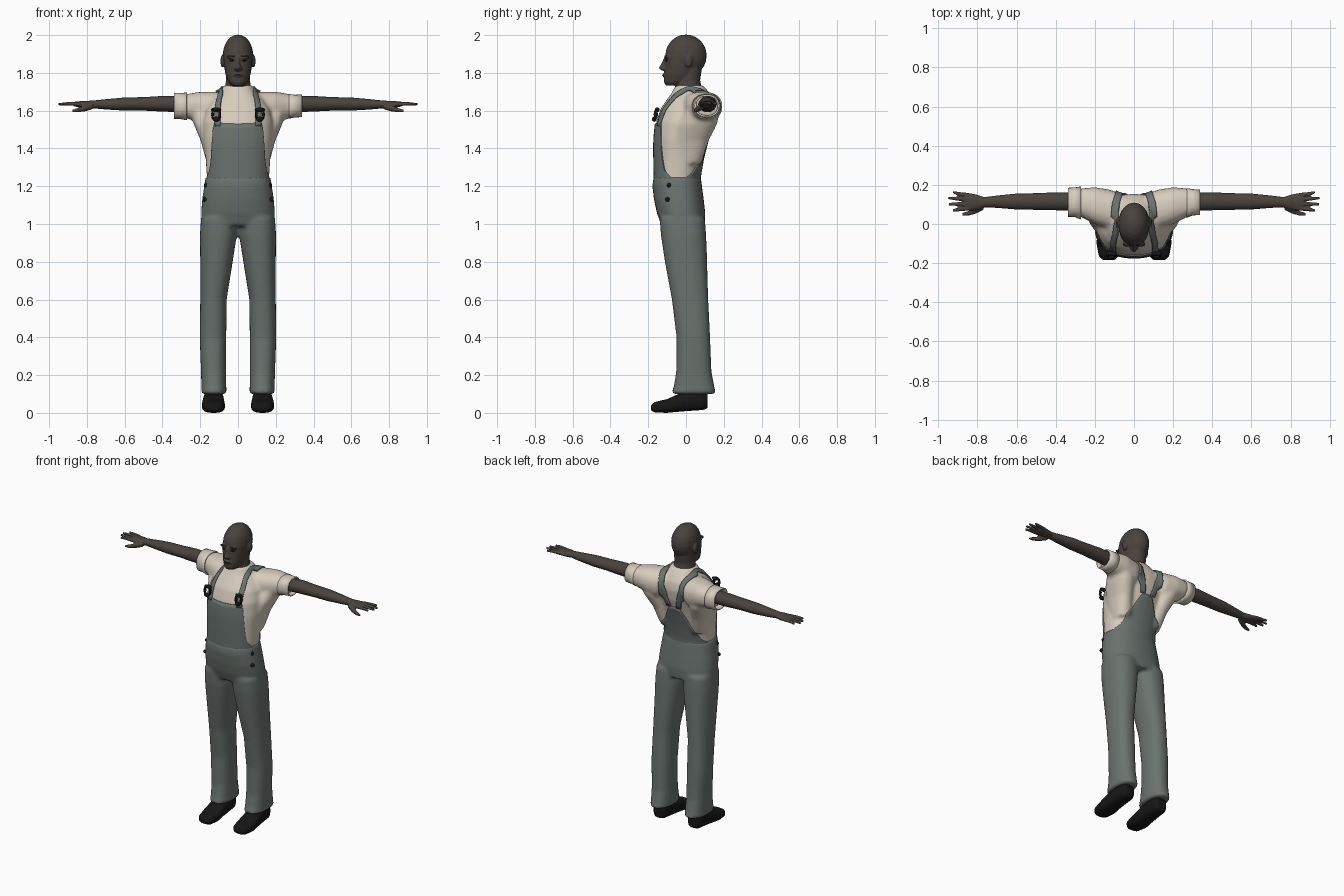
import bpy, bmesh, math
from mathutils import Vector, Matrix
from mathutils.bvhtree import BVHTree

cube = bpy.data.objects.get("Cube")
if cube:
    bpy.data.objects.remove(cube, do_unlink=True)


def material(name, *rgb):
    mat = bpy.data.materials.new(name)
    mat.use_nodes = True
    mat.diffuse_color = (*rgb, 1)
    shader = mat.node_tree.nodes["Principled BSDF"]
    shader.inputs["Base Color"].default_value = (*rgb, 1)
    shader.inputs["Roughness"].default_value = 0.9
    return mat


SKIN = material("dark skin", 0.068, 0.056, 0.047)
DENIM = material("grey green denim", 0.145, 0.172, 0.158)
CREAM = material("cream cotton", 0.68, 0.61, 0.51)
BLACK = material("black leather", 0.008, 0.008, 0.008)
FEATURE = material("face feature", 0.02, 0.016, 0.014)


def loft(bm, axis, rings, sides=28, power=2.3, caps=True):
    """Rings are (position along axis, min and max of both other axes)."""
    order = {"x": (1, 2, 0), "y": (0, 2, 1), "z": (0, 1, 2)}[axis]
    loops = []
    for t, a0, a1, b0, b1 in rings:
        loop = []
        for i in range(sides):
            ang = math.tau * i / sides
            c, s = (math.copysign(abs(v) ** (2 / power), v)
                    for v in (math.cos(ang), math.sin(ang)))
            co = [0, 0, 0]
            co[order[0]] = (a0 + a1) / 2 + c * (a1 - a0) / 2
            co[order[1]] = (b0 + b1) / 2 + s * (b1 - b0) / 2
            co[order[2]] = t
            loop.append(bm.verts.new(co))
        loops.append(loop)
    for low, high in zip(loops, loops[1:]):
        for i in range(sides):
            j = (i + 1) % sides
            bm.faces.new((low[i], low[j], high[j], high[i]))
    if caps:
        bm.faces.new(loops[0])
        bm.faces.new(loops[-1])


def centred(rings):
    """Turn (height, half width, front, back) into loft rings."""
    return [(z, -w, w, front, back) for z, w, front, back in rings]


def blob(bm, loc, size):
    place = Matrix.Translation(loc) @ Matrix.Diagonal((*size, 1))
    bmesh.ops.create_uvsphere(bm, u_segments=20, v_segments=12, radius=1, matrix=place)


def mirror(bm):
    copy = bmesh.ops.duplicate(bm, geom=bm.verts[:] + bm.edges[:] + bm.faces[:])
    for v in copy["geom"]:
        if isinstance(v, bmesh.types.BMVert):
            v.co.x *= -1


def finish(name, bm, mat, voxel=0, smooth=4, thickness=0, subdivide=0):
    bmesh.ops.recalc_face_normals(bm, faces=bm.faces)
    mesh = bpy.data.meshes.new(name)
    bm.to_mesh(mesh)
    bm.free()
    mesh.materials.append(mat)
    mesh.polygons.foreach_set("use_smooth", [True] * len(mesh.polygons))
    obj = bpy.data.objects.new(name, mesh)
    bpy.context.scene.collection.objects.link(obj)
    if subdivide:
        obj.modifiers.new("round", "SUBSURF").levels = subdivide
        obj.modifiers["round"].render_levels = subdivide
    if voxel:
        blend = obj.modifiers.new("blend", "REMESH")
        blend.mode, blend.voxel_size, blend.use_smooth_shade = "VOXEL", voxel, True
        soft = obj.modifiers.new("soften", "SMOOTH")
        soft.factor, soft.iterations = 0.5, smooth
    if thickness:
        solid = obj.modifiers.new("cloth", "SOLIDIFY")
        solid.thickness, solid.offset = thickness, -1
    return obj


# Shirt: sleeves and side muscles mirrored, then blended with the trunk
bm = bmesh.new()
loft(bm, "x", [(.04, 0, .14, 1.58, 1.69), (.12, -.03, .175, 1.51, 1.70), (.2, 0, .188, 1.54, 1.70),
               (.26, .03, .183, 1.555, 1.69), (.31, .05, .173, 1.57, 1.68)])
loft(bm, "z", [(1.32, .06, .165, -.06, .08), (1.44, .08, .197, -.07, .12),
               (1.53, .1, .235, -.04, .165), (1.6, .12, .25, 0, .18)])
mirror(bm)
loft(bm, "z", centred([(1.14, .165, -.165, .075), (1.25, .165, -.165, .072), (1.35, .172, -.167, .09),
                       (1.45, .184, -.167, .115), (1.54, .188, -.158, .145), (1.61, .17, -.135, .155),
                       (1.66, .135, -.1, .145), (1.7, .095, -.072, .12), (1.735, .076, -.056, .09)]))
shirt = finish("shirt", bm, CREAM, voxel=.011, smooth=5)

# Open sleeve cuffs
bm = bmesh.new()
loft(bm, "x", [(.27, .032, .183, 1.558, 1.688), (.3, .044, .178, 1.564, 1.684),
               (.338, .046, .176, 1.566, 1.686)], caps=False)
mirror(bm)
finish("sleeve_cuffs", bm, CREAM, thickness=.009)

# Trousers: two legs blended into the hips
bm = bmesh.new()
loft(bm, "z", [(.1, .06, .196, -.08, .16), (.14, .062, .194, -.065, .15), (.22, .063, .196, -.052, .135),
               (.4, .062, .203, -.05, .128), (.6, .06, .2, -.075, .118), (.8, .028, .2, -.112, .112),
               (.94, .006, .202, -.133, .107), (1.03, .004, .196, -.14, .1)])
mirror(bm)
loft(bm, "z", centred([(.99, .19, -.13, .1), (1.06, .196, -.155, .102), (1.13, .19, -.17, .094),
                       (1.2, .18, -.178, .085), (1.25, .172, -.173, .078)]))
finish("trousers", bm, DENIM, voxel=.011, smooth=5)

# Bib and back panel: a cloth wrap around the shirt with a shaped upper edge
surface = BVHTree.FromObject(shirt, bpy.context.evaluated_depsgraph_get())
EDGE = [(0, 1.53), (50, 1.535), (52, 1.5), (55, 1.36), (61, 1.28), (74, 1.245), (98, 1.24),
        (115, 1.27), (135, 1.34), (152, 1.42), (166, 1.48), (180, 1.49)]


def edge_height(deg):
    for (d0, h0), (d1, h1) in zip(EDGE, EDGE[1:]):
        if deg <= d1:
            return h0 + (h1 - h0) * (deg - d0) / (d1 - d0)
    return EDGE[-1][1]


bm = bmesh.new()
COLS, ROWS = 180, 14
grid = []
for i in range(COLS):
    ang = math.tau * i / COLS
    out = Vector((math.sin(ang), -math.cos(ang), 0))
    top = edge_height(min(math.degrees(ang), 360 - math.degrees(ang)))
    column = []
    for k in range(ROWS + 1):
        axis = Vector((0, -.03, 1.18 + (top - 1.18) * k / ROWS))
        hit = surface.ray_cast(axis + out, -out)[0]
        column.append(bm.verts.new(hit + out * .007))
    grid.append(column)
for i in range(COLS):
    a, b = grid[i], grid[(i + 1) % COLS]
    for k in range(ROWS):
        bm.faces.new((a[k], b[k], b[k + 1], a[k + 1]))
finish("overall_bib", bm, DENIM, thickness=.01)

# Straps laid on the shirt from the bib over the shoulders to the back
PATH = [(.115, -.165, 1.52), (.118, -.13, 1.62), (.112, -.07, 1.7), (.102, .02, 1.73),
        (.092, .11, 1.7), (.068, .18, 1.6), (.036, .17, 1.45)]
bm = bmesh.new()
rows = []
for start, end in zip(PATH, PATH[1:]):
    for step in range(6):
        centre = Vector(start).lerp(Vector(end), step / 6)
        row = []
        for side in (-1, -.5, 0, .5, 1):
            near, normal = surface.find_nearest(centre + Vector((side * .019, 0, 0)))[:2]
            row.append(bm.verts.new(near + normal * .009))
        rows.append(row)
for a, b in zip(rows, rows[1:]):
    for k in range(len(a) - 1):
        bm.faces.new((a[k], a[k + 1], b[k + 1], b[k]))
mirror(bm)
finish("straps", bm, DENIM, thickness=.01)

# Strap buckles: top bar, two side bars and a stud
bm = bmesh.new()
blob(bm, (.116, -.152, 1.605), (.028, .013, .012))
for x in (.097, .135):
    blob(bm, (x, -.16, 1.58), (.007, .011, .026))
blob(bm, (.116, -.168, 1.555), (.019, .012, .014))
mirror(bm)
finish("buckles", bm, BLACK)

# Hip buttons
bm = bmesh.new()
for y, z in ((-.09, 1.205), (-.098, 1.13)):
    blob(bm, (.168 if z > 1.15 else .176, y, z), (.013, .012, .012))
mirror(bm)
finish("hip_buttons", bm, BLACK)

# Arms with hands
bm = bmesh.new()
loft(bm, "x", [(.26, .065, .16, 1.59, 1.675), (.4, .07, .162, 1.595, 1.678), (.5, .072, .158, 1.6, 1.672),
               (.6, .074, .156, 1.6, 1.67), (.7, .082, .146, 1.606, 1.661), (.765, .085, .138, 1.612, 1.654),
               (.8, .072, .15, 1.612, 1.652), (.84, .068, .158, 1.617, 1.65), (.865, .068, .158, 1.622, 1.648)],
     power=2)
for y, spread, tip in ((.079, -.005, .925), (.102, 0, .948), (.125, .004, .95), (.147, .008, .925)):
    loft(bm, "x", [(.84, y - .011, y + .011, 1.623, 1.646), (.9, y + spread - .01, y + spread + .01, 1.627, 1.646),
                   (tip, y + 2 * spread - .007, y + 2 * spread + .007, 1.627, 1.641)], sides=12, power=2)
loft(bm, "x", [(.77, .072, .105, 1.607, 1.64), (.81, .052, .085, 1.596, 1.628),
               (.85, .042, .065, 1.591, 1.614), (.878, .042, .057, 1.591, 1.605)], sides=14, power=2)
mirror(bm)
finish("arms", bm, SKIN, voxel=.005, smooth=3)

# Head and neck
bm = bmesh.new()
blob(bm, (.082, .012, 1.862), (.011, .022, .034))
blob(bm, (.034, -.103, 1.884), (.026, .012, .009))
blob(bm, (.012, -.118, 1.823), (.011, .015, .009))
mirror(bm)
blob(bm, (0, 0, 1.891), (.081, .11, .112))
loft(bm, "z", centred([(1.733, .032, -.107, -.03), (1.752, .05, -.117, .02), (1.79, .066, -.116, .055),
                       (1.84, .075, -.112, .08), (1.89, .077, -.11, .085), (1.93, .07, -.098, .08)]), power=2.2)
loft(bm, "z", centred([(1.66, .078, -.05, .1), (1.71, .07, -.058, .085),
                       (1.76, .064, -.05, .075), (1.83, .062, -.04, .085)]), power=2)
loft(bm, "z", centred([(1.812, .013, -.13, -.09), (1.826, .016, -.146, -.09),
                       (1.85, .011, -.131, -.09), (1.885, .009, -.115, -.09)]), sides=14, power=2)
blob(bm, (0, -.112, 1.788), (.027, .013, .012))
finish("head", bm, SKIN, voxel=.005, smooth=3)

# Brows, eyes and mouth line
bm = bmesh.new()
blob(bm, (.034, -.106, 1.889), (.022, .009, .004))
blob(bm, (.032, -.104, 1.866), (.014, .006, .005))
mirror(bm)
blob(bm, (0, -.119, 1.788), (.022, .007, .003))
finish("face_features", bm, FEATURE)

# Shoes with a low toe and a raised ankle
bm = bmesh.new()
loft(bm, "y", [(-.185, .1, .158, .012, .042), (-.165, .078, .18, .002, .058), (-.1, .068, .192, 0, .073),
               (-.04, .072, .188, .006, .1), (.04, .076, .182, .012, .122), (.09, .08, .178, .015, .122),
               (.115, .094, .162, .025, .105)], power=2.8)
mirror(bm)
finish("shoes", bm, BLACK, voxel=.007, smooth=2)
